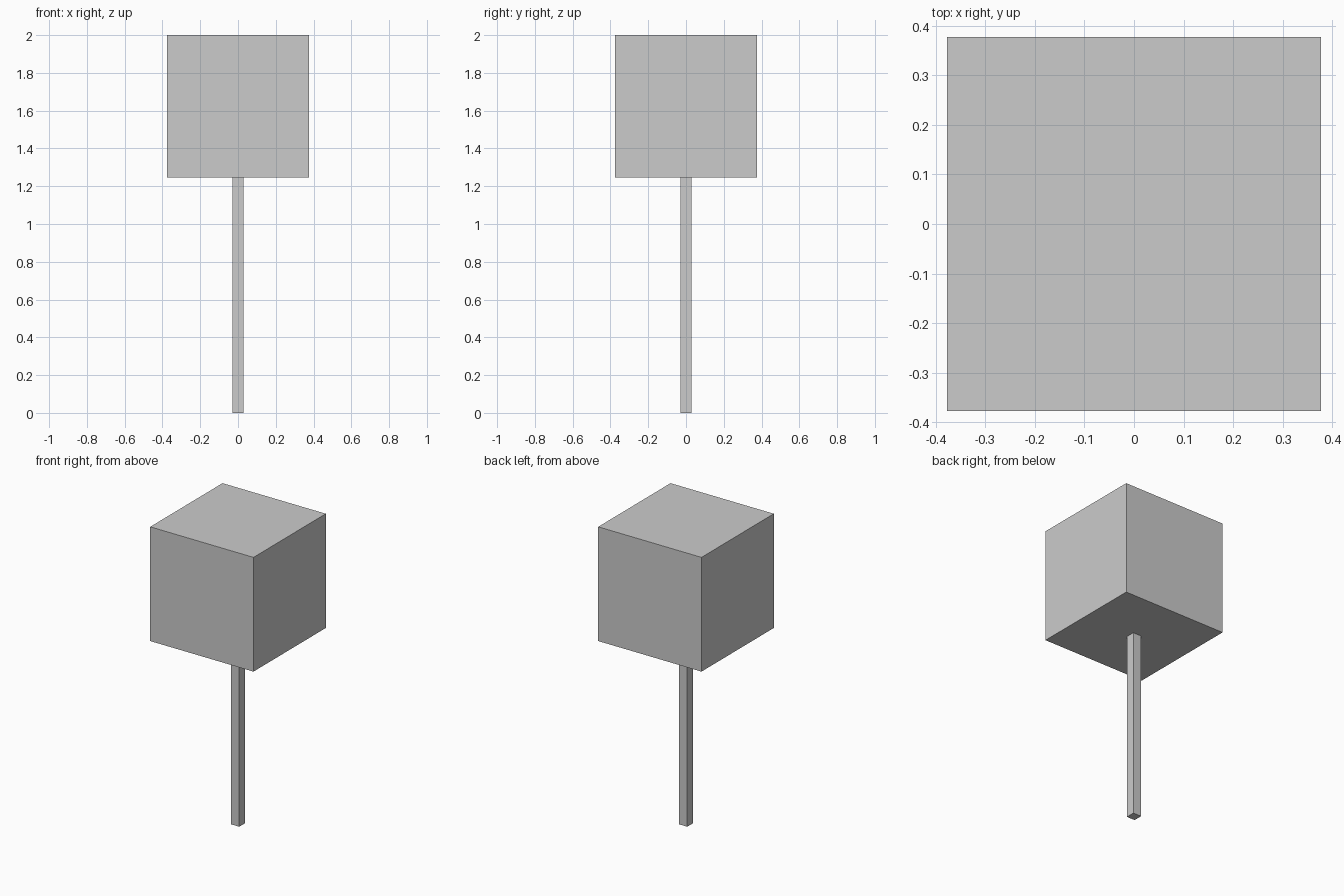
import bpy

if "Cube" in bpy.data.objects:
    bpy.data.objects.remove(bpy.data.objects["Cube"])

HEAD = 0.753      # edge length of the cube head
POST = 0.06       # width of the square post
HEIGHT = 2.0


def add_box(name, width, z_bottom, z_top):
    bpy.ops.mesh.primitive_cube_add(size=1, location=(0, 0, (z_bottom + z_top) / 2))
    box = bpy.context.object
    box.name = name
    box.scale = (width, width, z_top - z_bottom)
    bpy.ops.object.transform_apply(location=False, rotation=False, scale=True)
    return box


# Slim square post standing on the ground
add_box("post", POST, 0, HEIGHT - HEAD)

# Cube head resting on the post
add_box("cube_head", HEAD, HEIGHT - HEAD, HEIGHT)
